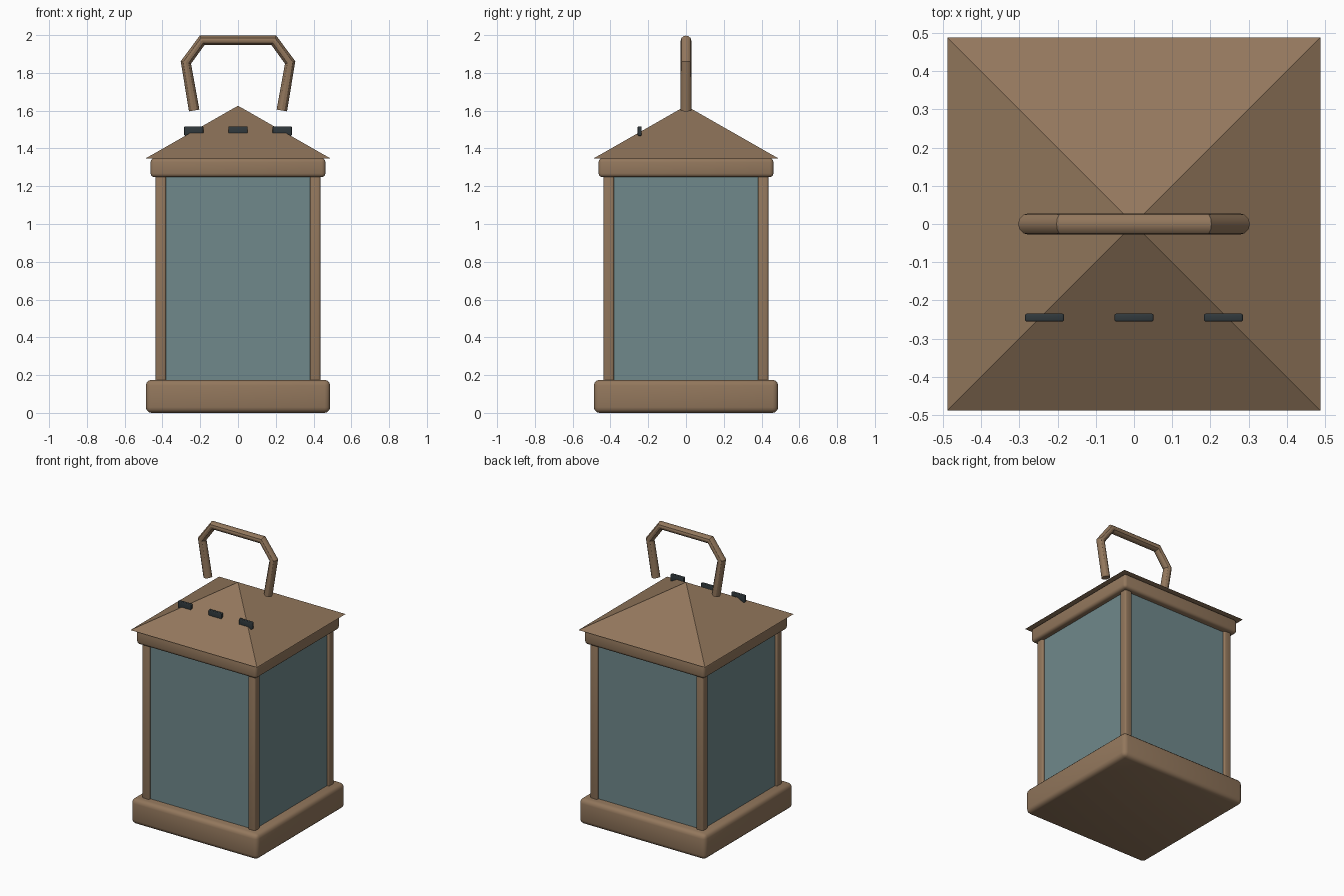
import bpy
from math import pi

if "Cube" in bpy.data.objects:
    bpy.data.objects.remove(bpy.data.objects["Cube"])


def material(name, rgb):
    m = bpy.data.materials.new(name)
    m.diffuse_color = (*rgb, 1)
    m.use_nodes = True
    m.node_tree.nodes["Principled BSDF"].inputs["Base Color"].default_value = m.diffuse_color
    return m


bronze = material("bronze", (0.29, 0.185, 0.108))
glass = material("glass", (0.16, 0.25, 0.26))
dark = material("dark_metal", (0.03, 0.04, 0.045))


def box(name, centre, size, mat, bevel=0.0):
    bpy.ops.mesh.primitive_cube_add(size=1, location=centre)
    ob = bpy.context.object
    ob.name = name
    ob.scale = size
    bpy.ops.object.transform_apply(location=False, rotation=False, scale=True)
    ob.data.materials.append(mat)
    if bevel:
        mod = ob.modifiers.new("bevel", 'BEVEL')
        mod.width = bevel
        mod.segments = 3
        bpy.ops.object.modifier_apply(modifier="bevel")
        bpy.ops.object.shade_smooth_by_angle(angle=pi / 5)
    return ob


# base plinth and top rim
box("base", (0, 0, 0.0875), (0.976, 0.976, 0.175), bronze, 0.03)
box("top_rim", (0, 0, 1.298), (0.926, 0.926, 0.1), bronze, 0.02)

# corner posts
for sx, side in ((-1, "left"), (1, "right")):
    for sy, end in ((-1, "front"), (1, "back")):
        box(f"{end}_{side}_post", (sx * 0.408, sy * 0.408, 0.71),
            (0.055, 0.055, 1.12), bronze, 0.01)

# glass panes between the posts
for s, a, b in ((-1, "front", "left"), (1, "back", "right")):
    box(f"{a}_pane", (0, s * 0.41, 0.71), (0.775, 0.02, 1.1), glass)
    box(f"{b}_pane", (s * 0.41, 0, 0.71), (0.02, 0.775, 1.1), glass)

# pyramid roof
bpy.ops.mesh.primitive_cone_add(vertices=4, radius1=0.488 * 2 ** 0.5, depth=0.278,
                                location=(0, 0, 1.487), rotation=(0, 0, pi / 4))
roof = bpy.context.object
roof.name = "roof"
roof.data.materials.append(bronze)

# vent slots on the front slope
for i, x in enumerate((-0.234, 0, 0.234)):
    box(f"roof_vent_{i + 1}", (x, -0.245, 1.492), (0.102, 0.021, 0.05), dark, 0.005)

# carrying handle: a round bar along a bent path
half = [(0.232, 1.601), (0.276, 1.855), (0.19, 1.972)]
path = [(-x, z) for x, z in half] + half[::-1]
curve = bpy.data.curves.new("handle", 'CURVE')
curve.dimensions = '3D'
curve.bevel_depth = 0.028
curve.bevel_resolution = 4
curve.use_fill_caps = True
spline = curve.splines.new('POLY')
spline.points.add(len(path) - 1)
for p, (x, z) in zip(spline.points, path):
    p.co = (x, 0, z, 1)
handle = bpy.data.objects.new("handle", curve)
bpy.context.collection.objects.link(handle)
curve.materials.append(bronze)
bpy.ops.object.select_all(action='DESELECT')
handle.select_set(True)
bpy.context.view_layer.objects.active = handle
bpy.ops.object.convert(target='MESH')
bpy.ops.object.shade_smooth_by_angle(angle=pi / 6)
